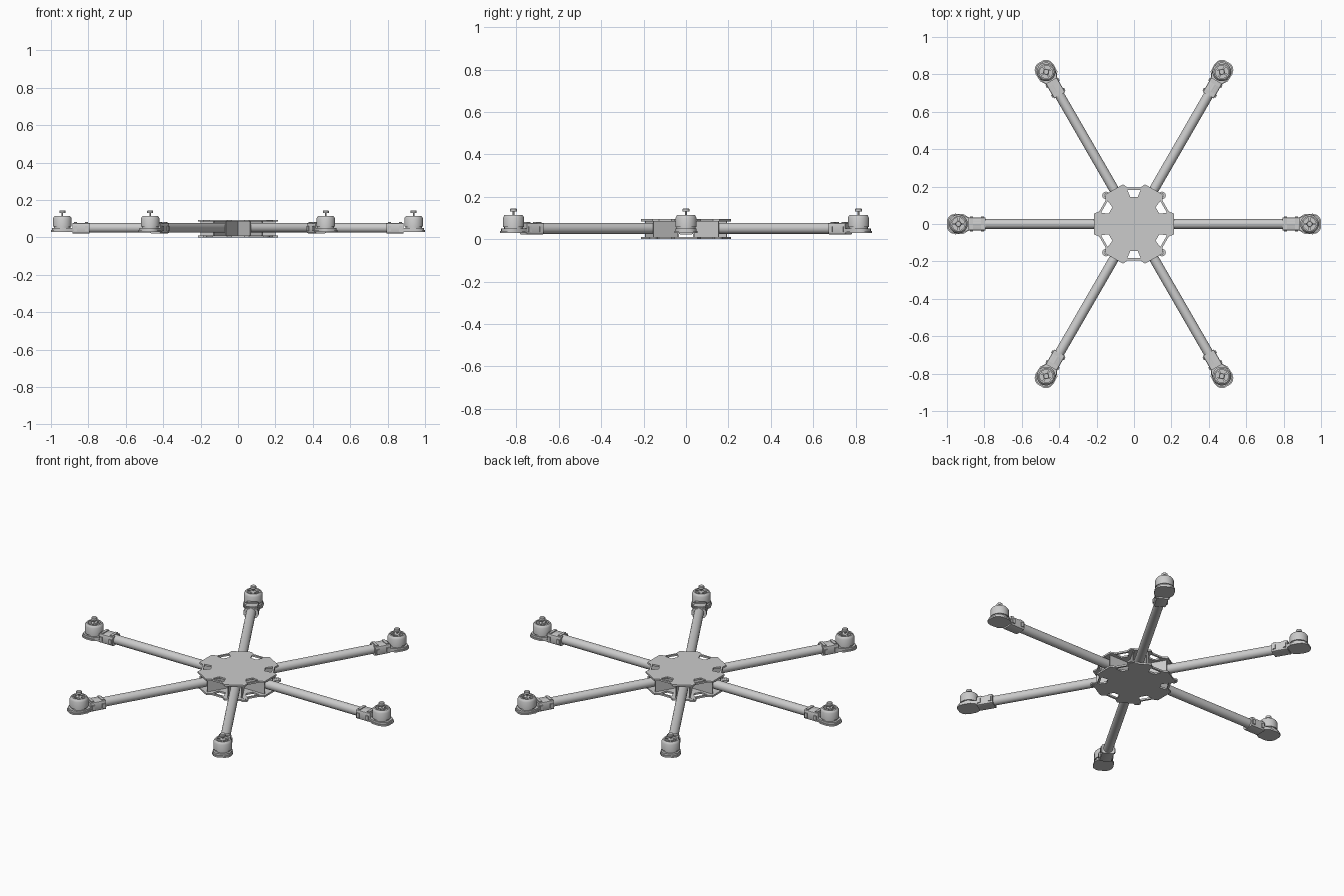
import bpy, bmesh
from math import radians, cos, sin, pi
from mathutils import Matrix, Vector

if "Cube" in bpy.data.objects:
    bpy.data.objects.remove(bpy.data.objects["Cube"])


def finish(name, bm, angle=35):
    """Bmesh to smooth-by-angle mesh data."""
    bmesh.ops.recalc_face_normals(bm, faces=bm.faces)
    me = bpy.data.meshes.new(name)
    bm.to_mesh(me)
    bm.free()
    for p in me.polygons:
        p.use_smooth = True
    me.set_sharp_from_angle(angle=radians(angle))
    return me


def place(name, me, rot=0.0):
    ob = bpy.data.objects.new(name, me)
    ob.rotation_euler.z = rot
    bpy.context.collection.objects.link(ob)
    return ob


def six(name, me):
    for i in range(6):
        place(f"{name}_{i + 1}", me, i * pi / 3)


def box(bm, x0, x1, y0, y1, z0, z1):
    m = Matrix.LocRotScale(Vector(((x0 + x1) / 2, (y0 + y1) / 2, (z0 + z1) / 2)), None,
                           Vector((x1 - x0, y1 - y0, z1 - z0)))
    return bmesh.ops.create_cube(bm, size=1, matrix=m)["verts"]


def lathe(bm, profile, cx, cy=0.0, steps=32):
    """Spin an (r, z) profile about a vertical axis at (cx, cy)."""
    vs = [bm.verts.new((cx + r, cy, z)) for r, z in profile]
    es = [bm.edges.new(p) for p in zip(vs, vs[1:])]
    bmesh.ops.spin(bm, geom=vs + es, cent=(cx, cy, 0), axis=(0, 0, 1),
                   angle=2 * pi, steps=steps, use_merge=True)
    bmesh.ops.remove_doubles(bm, verts=bm.verts, dist=1e-5)


def slab(bm, half, z0, z1):
    """Prism from a half outline (y > 0) mirrored over the x axis."""
    pts = half + [(x, -y) for x, y in reversed(half)]
    f = bm.faces.new([bm.verts.new((x, y, z0)) for x, y in pts])
    ext = bmesh.ops.extrude_face_region(bm, geom=[f])["geom"]
    up = [v for v in ext if isinstance(v, bmesh.types.BMVert)]
    bmesh.ops.translate(bm, verts=up, vec=(0, 0, z1 - z0))


def turn(p, a):
    return (p[0] * cos(a) - p[1] * sin(a), p[0] * sin(a) + p[1] * cos(a))


# hub plates: six-lobed outline with six trapezoid slots, extruded filled curve
def plate(name, z0, z1):
    cu = bpy.data.curves.new(name, 'CURVE')
    cu.dimensions = '2D'
    cu.fill_mode = 'BOTH'
    cu.extrude = (z1 - z0) / 2
    lobe = [(.185, -.068), (.213, -.055), (.213, .055), (.185, .068)]
    slot = [(.145, -.020), (.183, -.036), (.183, .036), (.145, .020)]
    loops = [[turn(p, k * pi / 3) for k in range(6) for p in lobe]]
    loops += [[turn(p, (k + .5) * pi / 3) for p in slot] for k in range(6)]
    for pts in loops:
        sp = cu.splines.new('POLY')
        sp.points.add(len(pts) - 1)
        for q, (x, y) in zip(sp.points, pts):
            q.co = (x, y, 0, 1)
        sp.use_cyclic_u = True
    tmp = bpy.data.objects.new(name, cu)
    bpy.context.collection.objects.link(tmp)
    dg = bpy.context.evaluated_depsgraph_get()
    bm = bmesh.new()
    bm.from_mesh(bpy.data.meshes.new_from_object(tmp.evaluated_get(dg)))
    bpy.data.objects.remove(tmp)
    bmesh.ops.remove_doubles(bm, verts=bm.verts, dist=1e-5)
    bmesh.ops.translate(bm, verts=bm.verts, vec=(0, 0, (z0 + z1) / 2))
    place(name, finish(name, bm))


plate("bottom_plate", 0.0, 0.01)
plate("top_plate", 0.084, 0.094)

# mounting eyelets at the four corners of the bottom plate
bm = bmesh.new()
for sx in (-1, 1):
    for sy in (-1, 1):
        lathe(bm, [(.008, .001), (.02, .001), (.02, .011), (.008, .011), (.008, .001)],
              sx * .15, sy * .153, 20)
place("corner_eyelets", finish("corner_eyelets", bm))

# V-shaped walls between neighbouring arms
bm = bmesh.new()
for s in (-1, 1):
    box(bm, .066, .2, *sorted((s * .034, s * .04)), .01, .084)
six("arm_socket_walls", finish("arm_socket_walls", bm))

# arm tubes
bm = bmesh.new()
bmesh.ops.create_cone(bm, cap_ends=True, segments=32, radius1=.026, radius2=.026, depth=.79,
                      matrix=Matrix.Translation((.465, 0, .051)) @ Matrix.Rotation(pi / 2, 4, 'Y'))
six("arm_tube", finish("arm_tube", bm))

# clamps gripping the tube ends, with ribs and ears
bm = bmesh.new()
vs = box(bm, .795, .885, -.034, .034, .022, .076)
es = [e for e in bm.edges if abs(e.verts[0].co.x - e.verts[1].co.x) > .05]
bmesh.ops.bevel(bm, geom=es, offset=.008, segments=2, affect='EDGES', profile=.5)
for x in (.802, .862):
    box(bm, x, x + .016, -.027, .027, .07, .081)
    box(bm, x, x + .016, -.04, .04, .034, .06)
six("tube_clamp", finish("tube_clamp", bm))

# two-layer motor pads
bm = bmesh.new()
slab(bm, [(.84, .032), (.885, .036), (.912, .053), (.955, .055), (.978, .049),
          (.993, .036), (1.0, .02)], .03, .039)
slab(bm, [(.875, .03), (.915, .047), (.955, .050), (.975, .044),
          (.988, .032), (.994, .018)], .039, .05)
six("motor_pad", finish("motor_pad", bm))

# motors: base, open cup bell, spokes and hub
bm = bmesh.new()
lathe(bm, [(0, .048), (.044, .048), (.044, .058), (.05, .058), (.05, .1), (.046, .108),
           (.041, .114), (.034, .114), (.034, .1), (0, .1)], .939)
lathe(bm, [(0, .095), (.016, .095), (.016, .113), (.013, .115), (0, .115)], .939, 0, 24)
box(bm, .903, .975, -.005, .005, .097, .112)
box(bm, .934, .944, -.036, .036, .097, .112)
six("motor", finish("motor", bm))

# shaft with its end cap
bm = bmesh.new()
lathe(bm, [(0, .11), (.004, .11), (.004, .13), (.016, .13), (.016, .142), (.013, .145), (0, .145)],
      .939, 0, 20)
six("motor_shaft", finish("motor_shaft", bm))
